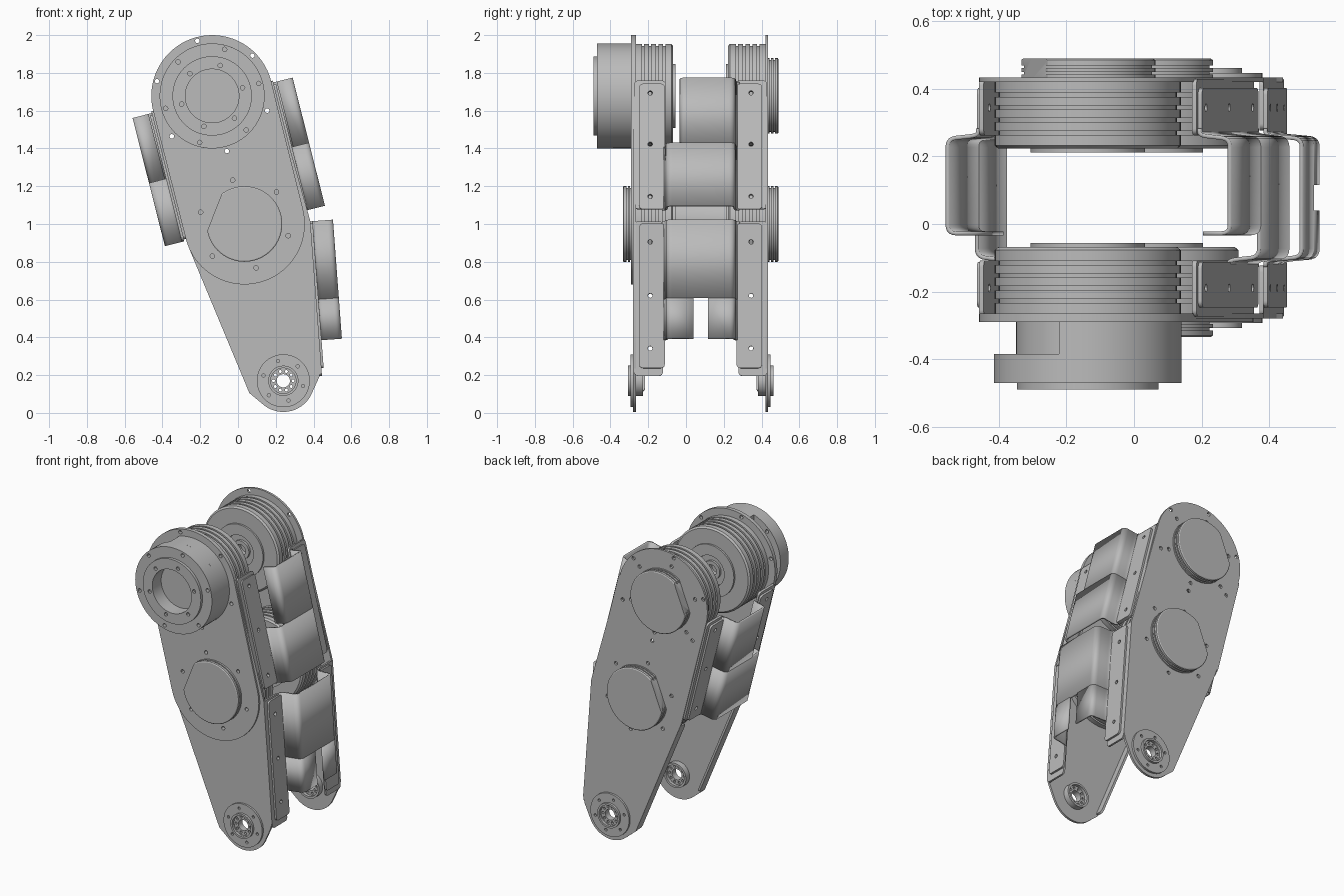
import bpy, bmesh, math
from mathutils import Matrix, Vector
from mathutils.geometry import convex_hull_2d

cube = bpy.data.objects.get("Cube")
if cube:
    bpy.data.objects.remove(cube, do_unlink=True)

grey = bpy.data.materials.new("machined grey")
grey.use_nodes = True
GREY = (0.5, 0.5, 0.5, 1)
grey.diffuse_color = GREY
grey.node_tree.nodes["Principled BSDF"].inputs["Base Color"].default_value = GREY

MID = 0.0775                       # depth of the symmetry plane between side plates
HIP, KNEE, ANKLE = (-0.137, 1.678), (0.034, 1.0), (0.24, 0.17)
AXIS = (KNEE[0] - HIP[0], KNEE[1] - HIP[1])


def finish(name, bm, matrix=None):
    if matrix:
        bm.transform(matrix)
    bmesh.ops.remove_doubles(bm, verts=bm.verts, dist=0.0001)
    bmesh.ops.recalc_face_normals(bm, faces=bm.faces)
    mesh = bpy.data.meshes.new(name)
    bm.to_mesh(mesh)
    bm.free()
    mesh.materials.append(grey)
    mesh.shade_smooth()
    mesh.set_sharp_from_angle(angle=math.radians(30))
    ob = bpy.data.objects.new(name, mesh)
    bpy.context.collection.objects.link(ob)
    return ob


def circle(c, r, n=72):
    return [(c[0] + r * math.cos(math.tau * i / n), c[1] + r * math.sin(math.tau * i / n))
            for i in range(n)]


def bolt_ring(c, radius, start=45, count=6, r=0.012):
    out = []
    for k in range(count):
        a = math.radians(start) + math.tau * k / count
        out.append(circle((c[0] + radius * math.cos(a), c[1] + radius * math.sin(a)), r, 12))
    return out


def hull(points):
    return [points[i] for i in convex_hull_2d([Vector(p) for p in points])]


def rounded_rect(u0, u1, v0, v1, r=0.04):
    pts = []
    for u in (u0 + r, u1 - r):
        for v in (v0 + r, v1 - r):
            pts += circle((u, v), r, 24)
    return hull(pts)


def slab(name, loops, w0, w1, matrix):
    """Flat plate: first loop is the outline, the others are holes."""
    bm = bmesh.new()
    for loop in loops:
        vs = [bm.verts.new((u, v, w0)) for u, v in loop]
        for a, b in zip(vs, vs[1:] + vs[:1]):
            bm.edges.new((a, b))
    bmesh.ops.triangle_fill(bm, edges=bm.edges[:], use_beauty=True, normal=(0, 0, 1))
    ext = bmesh.ops.extrude_face_region(bm, geom=bm.faces[:], use_keep_orig=True)
    top = [g for g in ext["geom"] if isinstance(g, bmesh.types.BMVert)]
    bmesh.ops.translate(bm, verts=top, vec=(0, 0, w1 - w0))
    return finish(name, bm, matrix)


def side_matrix(side):
    """x, z outline placed outwards from the middle on one side."""
    return Matrix(((1, 0, 0, 0), (0, 0, side, MID), (0, 1, 0, 0), (0, 0, 0, 1)))


def edge_frame(origin, direction, flip=1):
    """u is depth, v runs down the leg edge, w points outwards."""
    d = Vector(direction).normalized()
    return Matrix(((0, d.x, -d.y * flip, origin[0]), (1, 0, 0, MID),
                   (0, d.y, d.x * flip, origin[1]), (0, 0, 0, 1)))


def sheet(name, path, s0, s1, matrix, bend=0.025, thick=0.012):
    """Bent sheet metal: a filleted profile drawn out along the edge."""
    pts = [Vector(path[0])]
    for a, b, c in zip(path, path[1:], path[2:]):
        a, b, c = Vector(a), Vector(b), Vector(c)
        p = b + (a - b).normalized() * min(bend, (a - b).length / 2)
        q = b + (c - b).normalized() * min(bend, (c - b).length / 2)
        for i in range(6):
            t = i / 5
            pts.append(p * (1 - t) ** 2 + b * 2 * t * (1 - t) + q * t * t)
    pts.append(Vector(path[-1]))
    bm = bmesh.new()
    rows = [[bm.verts.new((p.x, s, p.y)) for p in pts] for s in (s0, s1)]
    for i in range(len(pts) - 1):
        bm.faces.new((rows[0][i], rows[0][i + 1], rows[1][i + 1], rows[1][i]))
    ob = finish(name, bm, matrix)
    mod = ob.modifiers.new("thickness", "SOLIDIFY")
    mod.thickness = thick
    mod.offset = 0
    return ob


def lathe(name, profile, c, side, cut=None):
    """Turned part from (radius, depth) points; cut is (normal, distance) of a flat."""
    bm = bmesh.new()
    vs = [bm.verts.new((r, 0, q)) for r, q in profile]
    es = [bm.edges.new(e) for e in zip(vs, vs[1:])]
    bmesh.ops.spin(bm, geom=vs + es, cent=(0, 0, 0), axis=(0, 0, 1),
                   angle=math.tau, steps=80, use_merge=True)
    bmesh.ops.remove_doubles(bm, verts=bm.verts, dist=0.0001)
    if cut:
        n = Vector((*cut[0], 0)).normalized()
        res = bmesh.ops.bisect_plane(bm, geom=bm.verts[:] + bm.edges[:] + bm.faces[:],
                                     plane_co=n * cut[1], plane_no=n, clear_outer=True)
        rim = [g for g in res["geom_cut"] if isinstance(g, bmesh.types.BMEdge)]
        bmesh.ops.holes_fill(bm, edges=rim, sides=0)
    return finish(name, bm, side_matrix(side) @ Matrix.Translation((c[0], c[1], 0)))


def ribbed(r, q0, q1, grooves, depth, width):
    """Outer wall points with evenly spaced grooves."""
    pts = [(r, q0)]
    for k in range(grooves):
        q = q0 + (q1 - q0) * (k + 1) / (grooves + 1)
        h = math.copysign(width / 2, q1 - q0)
        pts += [(r, q - h), (r - depth, q - h), (r - depth, q + h), (r, q + h)]
    return pts + [(r, q1)]


upper_right = edge_frame(HIP, AXIS)
upper_left = edge_frame(HIP, AXIS, -1)
lower_right = edge_frame((0.395, 1.015), (0.075, -0.997))
lower_left = edge_frame((-0.261, 0.876), (0.321, -0.771), -1)

# Side plates, with everything mounted on each of them
outline = hull(circle(HIP, 0.322) + circle(KNEE, 0.32) + circle(ANKLE, 0.165)
               + [(0.06, 0.105), (0.383, 1.015), (0.442, 0.235), (0.43, 0.19)])
for side, label in ((-1, "front"), (1, "back")):
    m = side_matrix(side)
    holes = bolt_ring(HIP, 0.302) + bolt_ring(KNEE, 0.24) + [circle(ANKLE, 0.066, 40)]
    if side == 1:
        holes += bolt_ring(HIP, 0.24)
    slab(label + "_side_plate", [outline] + holes, 0.343, 0.357, m)

    # Ribbed gear drums inside the plate
    drum = ([(0, 0.343)] + ribbed(0.276, 0.343, 0.155, 4, 0.012, 0.012)
            + [(0.265, 0.146), (0.17, 0.146), (0.17, 0.134), (0.1, 0.134),
               (0.1, 0.16), (0.06, 0.16), (0.06, 0.145), (0.035, 0.145), (0.035, 0.2), (0, 0.2)])
    lathe(label + "_hip_drum", drum, HIP, side)
    lathe(label + "_knee_drum", drum, KNEE, side)

    # Flat-sided round caps outside the plate
    cap = [(0, 0.35)] + ribbed(0.2, 0.35, 0.408, 2, 0.01, 0.008) + [(0.194, 0.412), (0, 0.412)]
    lathe(label + "_knee_cap", cap, KNEE, side, ((-0.93, 0.37), 0.17))
    if side == 1:
        lathe("back_hip_cap", cap, HIP, side, ((-0.93, 0.37), 0.17))

    # Ankle flange and bearing
    slab(label + "_ankle_flange", [circle(ANKLE, 0.14), circle(ANKLE, 0.066, 40)]
         + bolt_ring(ANKLE, 0.108, r=0.009), 0.357, 0.37, m)
    slab(label + "_ankle_bearing", [circle(ANKLE, 0.067, 40), circle(ANKLE, 0.035, 32)]
         + bolt_ring(ANKLE, 0.052, 0, 10, 0.008), 0.325, 0.366, m)
    lathe(label + "_ankle_housing", [(0.08, 0.343), (0.08, 0.305), (0.066, 0.305), (0.066, 0.343)],
          ANKLE, side)
    lathe(label + "_ankle_collar", [(0.08, 0.365), (0.08, 0.385), (0.067, 0.385), (0.067, 0.365)],
          ANKLE, side)

    # Bent edges of the plate and the cover flanges screwed to them
    def strip(name, q0, q1, v0, v1, w0, w1, frame, drill=()):
        u0, u1 = sorted((side * q0, side * q1))
        bolts = [circle((side * 0.267, v), 0.012, 12) for v in drill]
        slab(label + name, [rounded_rect(u0, u1, v0, v1, 0.02)] + bolts, w0, w1, frame)

    for frame, tag in ((upper_right, "_right"), (upper_left, "_left")):
        screws = (0.07, 0.35, 0.635)
        strip("_plate_edge" + tag, 0.185, 0.352, 0, 0.7, 0.318, 0.332, frame, screws)
        strip("_cover_flange" + tag, 0.19, 0.325, 0.02, 0.705, 0.332, 0.344, frame, screws)
    screws = (0.11, 0.395, 0.675)
    strip("_lower_plate_edge", 0.2, 0.352, 0, 0.82, -0.024, -0.012, lower_right, screws)
    strip("_lower_cover_flange", 0.19, 0.325, 0.012, 0.78, -0.012, 0, lower_right, screws)
    strip("_rear_lower_edge", 0.295, 0.352, 0, 0.83, -0.014, 0, lower_left)


def channel(base, top, left=0.175, right=0.175):
    """Raised hat profile between the two cover flanges."""
    return [(-left - 0.03, base), (-left - 0.01, base), (-left, top), (right, top),
            (right + 0.01, base), (right + 0.03, base)]


# Upper covers, narrower above the step
for frame, tag in ((upper_right, "right"), (upper_left, "left")):
    sheet("upper_cover_" + tag, channel(0.338, 0.431), 0.365, 0.71, frame)
    narrow = [(-0.105, 0.35)] + channel(0.338, 0.431, 0.105)[2:]
    sheet("upper_cover_step_" + tag, narrow, 0.01, 0.365, frame)

# Lower cover, split by a slot towards the ankle
full = channel(-0.006, 0.102)
sheet("lower_cover", full, 0, 0.415, lower_right)
sheet("lower_cover_front_leg", full[:3] + [(-0.038, 0.102)], 0.415, 0.632, lower_right)
sheet("lower_cover_back_leg", [(0.038, 0.102)] + full[3:], 0.415, 0.632, lower_right)

# Doubler plate over hip and knee on the front
front = side_matrix(-1)
slab("front_doubler_plate", [hull(circle(HIP, 0.322) + circle(KNEE, 0.32))]
     + bolt_ring(HIP, 0.302) + bolt_ring(KNEE, 0.24), 0.357, 0.368, front)

# Hip motor: core, cut-away body, flange and hollow front ring
lathe("motor_core", [(0, 0.36), (0.212, 0.36), (0.212, 0.475), (0, 0.475)], HIP, -1)
lathe("motor_body", [(0, 0.36), (0.278, 0.36), (0.278, 0.465), (0, 0.465)], HIP, -1,
      ((-1, 0), 0.085))
slab("motor_flange", [circle(HIP, 0.278), circle(HIP, 0.142)]
     + bolt_ring(HIP, 0.255, 15), 0.463, 0.549, front)
slab("motor_front_ring", [circle(HIP, 0.21), circle(HIP, 0.142)]
     + bolt_ring(HIP, 0.167, 15), 0.549, 0.567, front)
